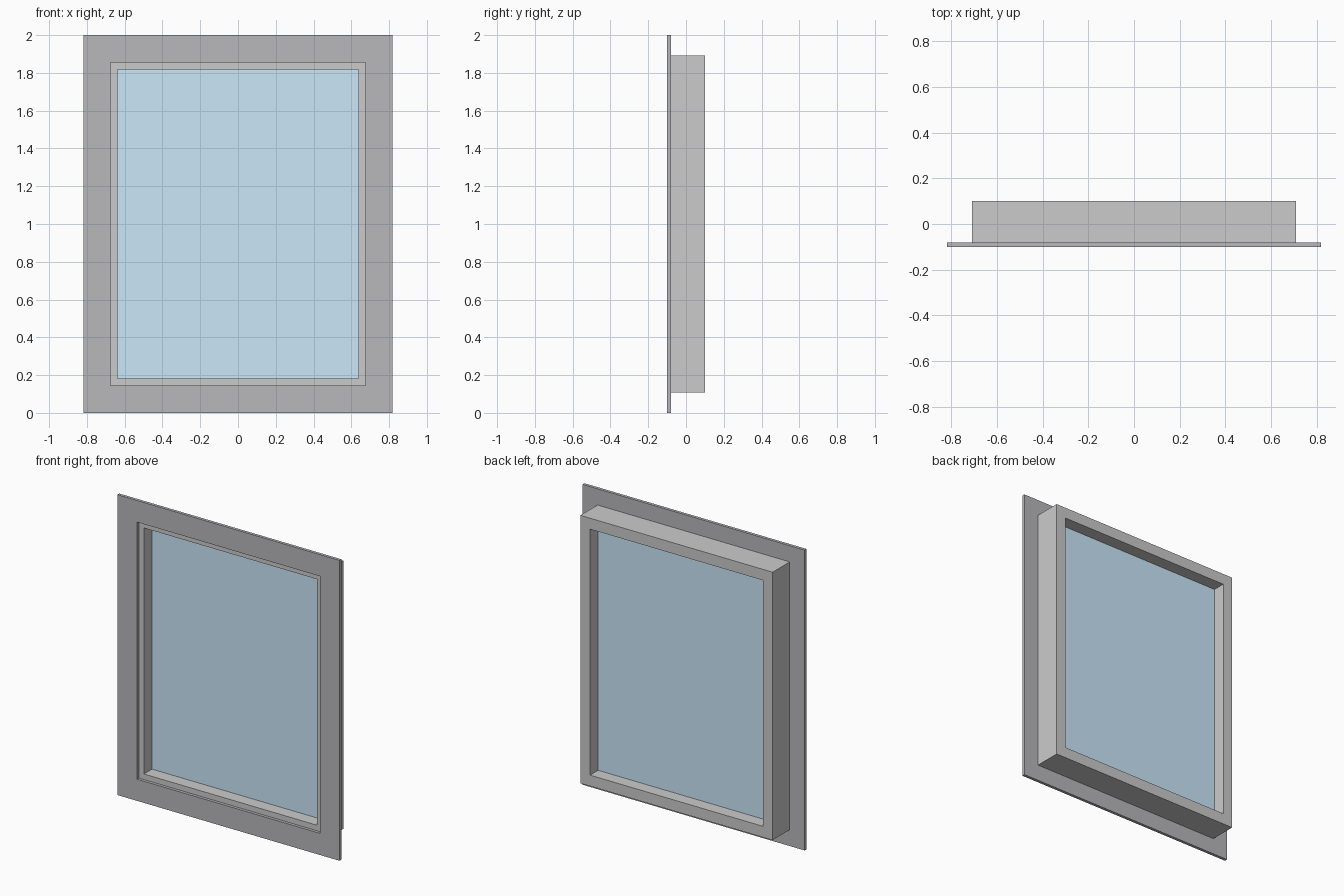
import bpy
import bmesh

if "Cube" in bpy.data.objects:
    bpy.data.objects.remove(bpy.data.objects["Cube"])


def material(name, color):
    mat = bpy.data.materials.new(name)
    mat.diffuse_color = color
    mat.use_nodes = True
    mat.node_tree.nodes["Principled BSDF"].inputs["Base Color"].default_value = mat.diffuse_color
    return mat


def add_object(name, bm, mat=None):
    bmesh.ops.recalc_face_normals(bm, faces=bm.faces)
    mesh = bpy.data.meshes.new(name)
    bm.to_mesh(mesh)
    bm.free()
    if mat:
        mesh.materials.append(mat)
    obj = bpy.data.objects.new(name, mesh)
    bpy.context.collection.objects.link(obj)
    return obj


def rect(bm, half_w, half_h, y):
    """Rectangular loop of vertices facing -y, centred at z = 1."""
    corners = ((-1, -1), (1, -1), (1, 1), (-1, 1))
    return [bm.verts.new((sx * half_w, y, 1 + sz * half_h)) for sx, sz in corners]


def ring(name, outer, inner, y0, y1, mat=None):
    """Rectangular border swept around an opening."""
    bm = bmesh.new()
    loops = [rect(bm, *outer, y0), rect(bm, *outer, y1),
             rect(bm, *inner, y1), rect(bm, *inner, y0)]
    for a, b in zip(loops, loops[1:] + loops[:1]):
        for i in range(4):
            j = (i + 1) % 4
            bm.faces.new((a[i], a[j], b[j], b[i]))
    return add_object(name, bm, mat)


def panel(name, size, y0, y1, mat=None):
    """Thin solid sheet."""
    bm = bmesh.new()
    a, b = rect(bm, *size, y0), rect(bm, *size, y1)
    bm.faces.new(a)
    bm.faces.new(b)
    for i in range(4):
        j = (i + 1) % 4
        bm.faces.new((a[i], a[j], b[j], b[i]))
    return add_object(name, bm, mat)


trim_grey = material("trim_grey", (0.48, 0.48, 0.50, 1))
glass_blue = material("glass_blue", (0.60, 0.80, 0.95, 1))

# Wide flat trim on the front
ring("front_trim", (0.818, 1.0), (0.674, 0.856), -0.10, -0.08, trim_grey)

# Deep window frame behind the trim
ring("window_frame", (0.708, 0.892), (0.637, 0.819), -0.08, 0.10)

# Glass pane set midway in the frame
panel("glass_pane", (0.637, 0.819), 0.005, 0.015, glass_blue)
